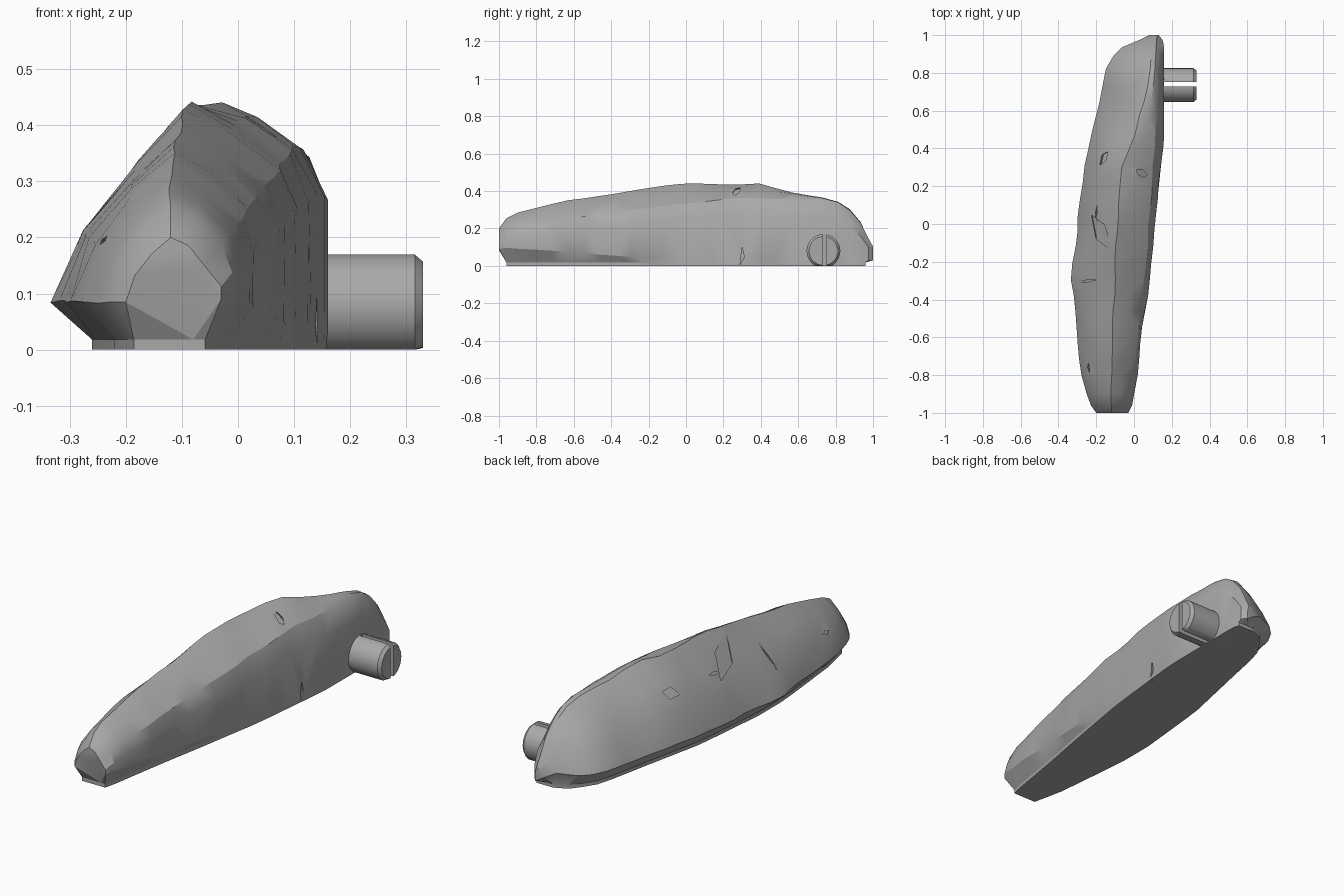
import bpy, bmesh, math
from mathutils import Vector, noise
from mathutils.bvhtree import BVHTree

default = bpy.data.objects.get("Cube")
if default:
    bpy.data.objects.remove(default, do_unlink=True)

stone = bpy.data.materials.new("stone_grey")
stone.use_nodes = True
stone.diffuse_color = (0.4, 0.4, 0.4, 1)
stone.node_tree.nodes["Principled BSDF"].inputs["Base Color"].default_value = (0.4, 0.4, 0.4, 1)


def make_object(name, bm):
    bmesh.ops.recalc_face_normals(bm, faces=bm.faces)
    mesh = bpy.data.meshes.new(name)
    bm.to_mesh(mesh)
    bm.free()
    mesh.materials.append(stone)
    obj = bpy.data.objects.new(name, mesh)
    bpy.context.collection.objects.link(obj)
    return obj


def carve(target, cutter):
    """Subtract the cutter, bake the result and remove the cutter."""
    cutter.hide_render = True
    mod = target.modifiers.new("carve", 'BOOLEAN')
    mod.object = cutter
    mod.operation = 'DIFFERENCE'
    mod.solver = 'EXACT'
    bpy.context.view_layer.update()
    graph = bpy.context.evaluated_depsgraph_get()
    baked = bpy.data.meshes.new_from_object(target.evaluated_get(graph))
    target.modifiers.clear()
    target.data = baked
    bpy.data.objects.remove(cutter, do_unlink=True)


def shade(obj, angle):
    bpy.ops.object.select_all(action='DESELECT')
    obj.select_set(True)
    bpy.context.view_layer.objects.active = obj
    bpy.ops.object.shade_smooth_by_angle(angle=math.radians(angle))


def curve(points):
    """Piecewise linear function of y."""
    def value(y):
        for (ya, a), (yb, b) in zip(points, points[1:]):
            if y <= yb:
                return a + (b - a) * max(0, (y - ya) / (yb - ya))
        return points[-1][1]
    return value


# Long feature lines of the rock, each followed along its length
crest_x = curve([(-1, -.12), (-.75, -.12), (0, -.09), (.3, -.07), (.45, 0), (.65, .06), (.9, .09), (1, .11)])
crest_z = curve([(-1, .2), (-.97, .25), (-.88, .295), (-.6, .355), (-.2, .415), (.04, .445),
                 (.2, .435), (.4, .44), (.58, .385), (.78, .365), (.9, .29), (1, .1)])
shoulder_x = curve([(-1, -.06), (-.95, -.02), (-.5, .03), (0, .08), (.4, .11), (.9, .13), (1, .125)])
shoulder_z = curve([(-1, .15), (-.94, .2), (-.58, .26), (-.2, .31), (.3, .365), (.78, .345), (.9, .26), (1, .09)])
right_x = curve([(-1, -.03), (-.95, -.005), (-.4, .065), (0, .11), (.45, .158), (.92, .16), (.98, .15), (1, .13)])
left_x = curve([(-1, -.2), (-.95, -.235), (-.8, -.28), (-.3, -.33), (0, -.3), (.2, -.28),
                (.6, -.195), (.8, -.155), (.92, -.08), (.97, .02), (1, .08)])
undercut = curve([(-1, .05), (-.6, .035), (0, 0)])
undercut_z = curve([(-1, .1), (-.6, .07), (0, .03)])


def section(y):
    """Closed outline of the rock at y, running from right foot to left foot."""
    r, l = right_x(y), left_x(y)
    foot_r = r - undercut(y)
    foot_l = max(-.26, l + min(.06, (foot_r - l) * .25))
    crest = Vector((crest_x(y), crest_z(y)))
    should = Vector((shoulder_x(y), shoulder_z(y)))
    bulge = Vector((l, min(.085, crest.y * .6)))
    swell = Vector((-.85, .53)) * min(.03, (crest.y - bulge.y) * .12)
    ring = [(foot_r, 0), (foot_r, .018), (r, min(undercut_z(y), should.y * .6)),
            (r, should.y * .75), should, crest.lerp(should, .45) + Vector((.005, .008)), crest,
            crest.lerp(bulge, .3) + swell * .8, crest.lerp(bulge, .65) + swell,
            bulge, (foot_l, .018), (foot_l, 0)]
    points = []
    for x, z in ring:
        p = Vector((x, max(-.96, min(.96, y)) if z < .02 else y, z))
        if z > .02 and abs(y) < .95:
            bump = noise.noise_vector(p * 6) * .012
            p += Vector((bump.x, bump.y, bump.z * .6))
            p.x = min(p.x, .16)
        points.append(p)
    return points


# Rock body, lofted through its sections
bm = bmesh.new()
stations = [-1, -.96, -.9] + [-.8 + .085 * i for i in range(20)] + [.88, .93, .975, 1]
rings = [[bm.verts.new(p) for p in section(y)] for y in stations]
for a, b in zip(rings, rings[1:]):
    for i in range(len(a)):
        j = (i + 1) % len(a)
        bm.faces.new((a[i], a[j], b[j], b[i]))
bm.faces.new(rings[0])
bm.faces.new(rings[-1])
bmesh.ops.remove_doubles(bm, verts=bm.verts, dist=.0005)
bmesh.ops.triangulate(bm, faces=bm.faces)
tree = BVHTree.FromBMesh(bm)
rock = make_object("rock_body", bm)


def chip(origin, aim, size, spin, sides=4, tip=.3):
    """Carve a tapered chip where a ray strikes the rock."""
    hit, normal, _, _ = tree.ray_cast(Vector(origin), Vector(aim))
    if hit is None:
        return
    cut = bmesh.new()
    bmesh.ops.create_cone(cut, cap_ends=True, segments=sides, radius1=tip, radius2=1, depth=2)
    obj = make_object("chip_cutter", cut)
    obj.rotation_mode = 'QUATERNION'
    turn = Vector((0, 0, 1)).rotation_difference(normal)
    obj.rotation_quaternion = turn @ Vector((1, 0, 0)).rotation_difference(
        Vector((math.cos(spin), math.sin(spin), 0)))
    obj.location = hit
    obj.scale = size
    carve(rock, obj)


down, inward = (0, 0, -1), (-1, 0, 0)
chip((-.16, .35, 1), down, (.045, .065, .018), 0)              # diamond pit
chip((-.18, -.04, 1), down, (.14, .06, .01), .75, tip=.75)     # broken step
chip((-.2, .06, 1), down, (.012, .06, .015), .1)               # cracks on the left slope
chip((-.24, -.3, 1), down, (.1, .01, .008), .1)
chip((-.24, -.76, 1), down, (.015, .04, .012), .2)
chip((.04, .27, 1), down, (.06, .028, .016), .2, sides=5)      # chip by the shoulder
chip((1, .3, .05), inward, (.09, .018, .012), 0, sides=3)      # gash above the right foot
shade(rock, 28)

# Round peg with a flat underside and a chamfered tip
bm = bmesh.new()
peg_y, peg_z, radius = .735, .08, .09
outline = [(.05, radius), (.315, radius), (.33, radius - .013)]
loops = []
for x, r in outline:
    angles = [math.tau * k / 48 for k in range(48)]
    loops.append([bm.verts.new((x, peg_y + r * math.cos(t), max(0, peg_z + r * math.sin(t))))
                  for t in angles])
for a, b in zip(loops, loops[1:]):
    for i in range(48):
        j = (i + 1) % 48
        bm.faces.new((a[i], a[j], b[j], b[i]))
bm.faces.new(loops[0])
bm.faces.new(loops[-1])
peg = make_object("side_peg", bm)

# Slot splitting the peg
bm = bmesh.new()
bmesh.ops.create_cube(bm, size=1)
slot = make_object("slot_cutter", bm)
slot.location = (.36, peg_y + .005, .1)
slot.scale = (.4, .022, .5)
carve(peg, slot)
shade(peg, 30)
